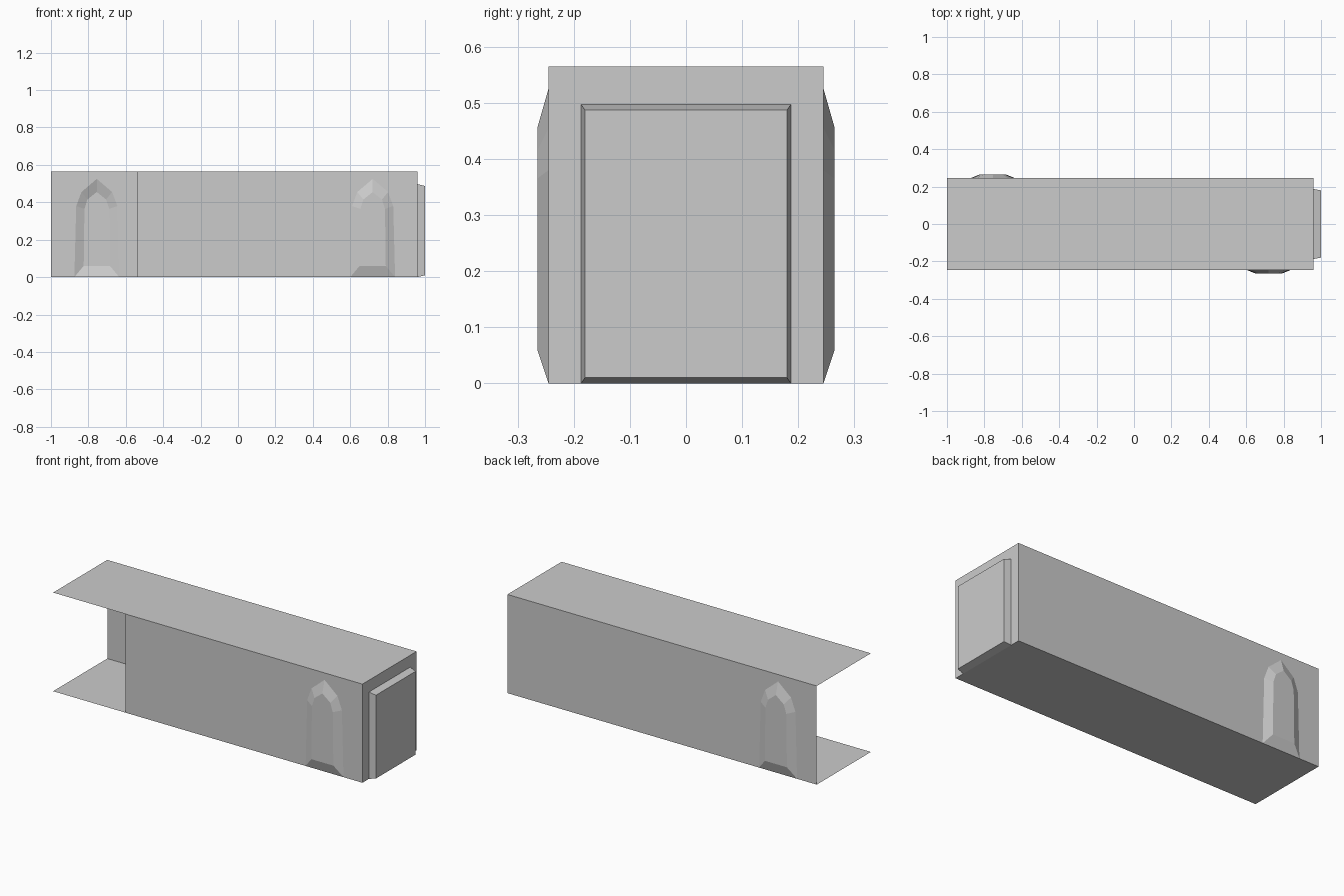
import bpy
from mathutils import Vector

if "Cube" in bpy.data.objects:
    bpy.data.objects.remove(bpy.data.objects["Cube"])

X0, X1, XDOOR = -1.0, 0.96, -0.54   # shell ends and start of the front wall
HY, H = 0.245, 0.565                # half width, height
BUMP = 0.02                         # depth of the arched niches


def mesh_object(name, verts, faces):
    me = bpy.data.meshes.new(name)
    me.from_pydata([Vector(v) for v in verts], [], faces)
    me.update()
    ob = bpy.data.objects.new(name, me)
    bpy.context.collection.objects.link(ob)
    return ob


def sheet(name, pts):
    return mesh_object(name, pts, [list(range(len(pts)))])


def wall_with_recess(name, a, b, outer, inner, to3d, depth, flip):
    """Thin wall from a to b whose outline runs round a recess standing on the
    floor; the recess itself is pushed outward by depth."""
    n = len(outer)
    frame = [(a, 0)] + outer + [(b, 0), (b, H), (a, H)]
    verts = [to3d(u, z, 0) for u, z in frame]
    verts += [to3d(u, z, depth) for u, z in inner]
    k = len(frame)
    faces = [list(range(k)), list(range(k, k + n))[::-1]]
    for i in range(n):
        j = (i + 1) % n
        faces.append([1 + i, k + i, k + j, 1 + j])
    if flip:
        faces = [f[::-1] for f in faces]
    return mesh_object(name, verts, faces)


def arch(cx, half):
    # mirrored half profile, left foot to right foot
    return [(cx - u, z) for u, z in half] + [(cx + u, z) for u, z in half[-2::-1]]


OUTER = [(0.12, 0), (0.11, 0.38), (0.082, 0.455), (0, 0.525)]
INNER = [(0.07, 0.06), (0.066, 0.365), (0.05, 0.415), (0, 0.455)]

# Floor and roof
for name, z in (("floor", 0), ("roof", H)):
    pts = [(X0, -HY, z), (X1, -HY, z), (X1, HY, z), (X0, HY, z)]
    sheet(name, pts if z else pts[::-1])

# Side walls, each with an arched niche bulging outward
for name, s, a, cx in (("front_wall", -1, XDOOR, 0.72), ("back_wall", 1, X0, -0.755)):
    wall_with_recess(name, a, X1, arch(cx, OUTER), arch(cx, INNER),
                     lambda u, z, d, s=s: (u, s * (HY + d), z), BUMP, s > 0)

# End wall with a raised doorway panel
door_outer = [(-0.187, 0), (-0.187, 0.497), (0.187, 0.497), (0.187, 0)]
door_inner = [(-0.18, 0.01), (-0.18, 0.487), (0.18, 0.487), (0.18, 0.01)]
wall_with_recess("end_wall", -HY, HY, door_outer, door_inner,
                 lambda u, z, d: (X1 + d, u, z), 0.04, False)

# Narrow jambs beside the side opening
for name, s in (("front_jamb", -1), ("back_jamb", 1)):
    sheet(name, [(-0.51, s * HY, 0), (-0.51, s * 0.2, 0),
                 (-0.51, s * 0.2, H), (-0.51, s * HY, H)])
